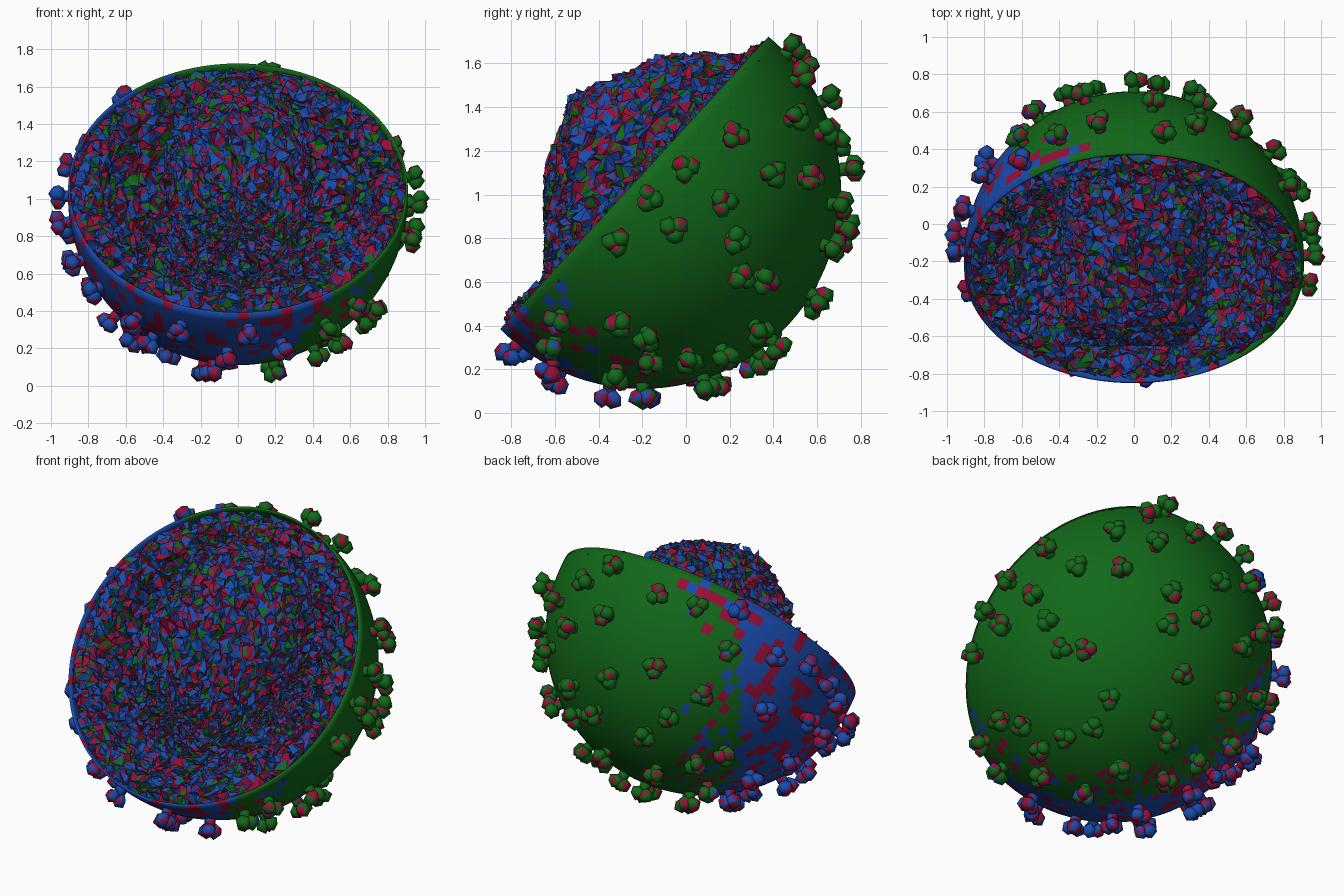
import bpy, bmesh, random
from math import sin, cos, pi
from mathutils import Vector, Matrix

if "Cube" in bpy.data.objects:
    bpy.data.objects.remove(bpy.data.objects["Cube"])

random.seed(4)
C = Vector((0, -0.2, 1.02))                   # centre of the cut ball
R = 0.91
N = Vector((0, -0.737, 0.676)).normalized()   # direction the open side faces
T = Vector((0, 0.676, 0.737)).normalized()
X = Vector((1, 0, 0))
CUT = 0.05


def material(name, rgb):
    m = bpy.data.materials.new(name)
    m.diffuse_color = (*rgb, 1)
    m.use_nodes = True
    m.node_tree.nodes["Principled BSDF"].inputs["Base Color"].default_value = m.diffuse_color
    return m


PALETTE = (material("green", (0.006, 0.14, 0.01)),
           material("blue", (0.01, 0.07, 0.42)),
           material("crimson", (0.3, 0.005, 0.04)))


def zone(d):
    """Green on the back right, blue on the front left, some crimson flecks."""
    if d.x + d.y < -0.05:
        return 2 if random.random() < 0.25 else 1
    return random.choice((1, 2)) if d.x + d.y < 0.4 and random.random() < 0.25 else 0


def jitter(amp):
    return Vector([random.uniform(-amp, amp) for _ in range(3)])


def finish(name, bm):
    me = bpy.data.meshes.new(name)
    bm.to_mesh(me)
    bm.free()
    ob = bpy.data.objects.new(name, me)
    bpy.context.collection.objects.link(ob)
    for m in PALETTE:
        me.materials.append(m)
    return ob


def rough_loft(name, stations, basis, segs, step, amp):
    """Elliptical rings (height, side offset, rx, ry) along basis[2], crumpled."""
    ax, ay, az, origin = basis
    fine = []
    for a, b in zip(stations, stations[1:]):
        n = max(1, round((Vector(a) - Vector(b)).length / step))
        fine += [[p + (q - p) * i / n for p, q in zip(a, b)] for i in range(n)]
    fine.append(stations[-1])
    bm = bmesh.new()
    rings = []
    for h, off, rx, ry in fine:
        ring = []
        for i in range(segs):
            a = 2 * pi * i / segs
            p = origin + az * h + ax * (rx * cos(a)) + ay * (off + ry * sin(a))
            ring.append(bm.verts.new(p + jitter(amp * min(1, 0.3 + 4 * rx))))
        rings.append(ring)
    for r0, r1 in zip(rings, rings[1:]):
        for i in range(segs):
            j = (i + 1) % segs
            bm.faces.new((r0[i], r0[j], r1[j], r1[i]))
    bmesh.ops.recalc_face_normals(bm, faces=bm.faces)
    bmesh.ops.triangulate(bm, faces=bm.faces)
    for f in bm.faces:
        f.material_index = random.choice((1, 1, 1, 2, 2, 0))
    return finish(name, bm)


# Membrane: half a ball with a very thin wall
bm = bmesh.new()
frame = Matrix((X, T, N)).transposed().to_4x4()
bmesh.ops.create_uvsphere(bm, u_segments=96, v_segments=48, radius=R,
                          matrix=Matrix.Translation(C) @ frame)
bmesh.ops.bisect_plane(bm, geom=bm.verts[:] + bm.edges[:] + bm.faces[:],
                       plane_co=C + N * CUT, plane_no=N, clear_outer=True)
for f in bm.faces:
    f.material_index = zone(f.calc_center_median() - C)
    f.smooth = True
shell = finish("membrane_shell", bm)
wall = shell.modifiers.new("wall", 'SOLIDIFY')
wall.thickness = 0.012
wall.offset = -1

# Crumpled lining: a bowl with a raised lip reaching the membrane
bowl = [(0.0, 0, 0.88, 0.88), (0.045, 0, 0.86, 0.86), (0.06, 0, 0.79, 0.79)]
for i in range(17):
    a = pi / 2 * i / 16
    r = 0.75 * cos(a) + 0.004
    bowl.append((0.04 - 0.77 * sin(a), 0, r, r))
rough_loft("matrix_lining", bowl, (X, T, N, C), 190, 0.026, 0.03)

# Core: blunt capsule running front to back (y, z centre, rx, rz)
core = [(-0.635, 0.84, 0.01, 0.01), (-0.63, 0.86, 0.25, 0.26), (-0.55, 0.98, 0.34, 0.35),
        (-0.52, 1.03, 0.36, 0.42), (-0.48, 1.04, 0.37, 0.425), (-0.12, 1.12, 0.38, 0.5),
        (0.1, 1.16, 0.37, 0.48), (0.26, 1.18, 0.34, 0.44), (0.44, 1.2, 0.01, 0.01)]
rough_loft("inner_core", core, (X, Vector((0, 0, 1)), Vector((0, 1, 0)), Vector()),
           110, 0.026, 0.026)

# Spike directions: a few outermost ones, then an irregular even scatter
dirs = [Vector(d).normalized() for d in
        ((-0.93, 0.28, -0.2), (0.95, 0.2, 0.1), (-0.2, 0.03, -1), (0, 0.97, 0.1))]
while len(dirs) < 72:
    tries = []
    for _ in range(5):
        d = Vector([random.gauss(0, 1) for _ in range(3)]).normalized()
        if d.dot(N) > 0:
            d -= 2 * d.dot(N) * N
        if d.dot(N) < -0.04:
            tries.append((min((d - o).length for o in dirs), d))
    if tries:
        gap, d = max(tries, key=lambda t: t[0])
        if gap > 0.14:
            dirs.append(d)

# Spikes: short stalk with a three-lobed head
bm = bmesh.new()
for d in dirs:
    place = (Matrix.Translation(C) @ d.to_track_quat('Z', 'Y').to_matrix().to_4x4()
             @ Matrix.Rotation(random.uniform(0, 2), 4, 'Z'))
    start = len(bm.faces)
    bmesh.ops.create_cone(bm, segments=7, radius1=0.034, radius2=0.03, depth=0.09,
                          cap_ends=True, matrix=place @ Matrix.Translation((0, 0, 0.92)))
    for k in range(3):
        a = 2 * pi * k / 3
        spot = Matrix.Translation((0.028 * cos(a), 0.028 * sin(a), 0.975))
        lobe = bmesh.ops.create_icosphere(bm, subdivisions=1, radius=0.046,
                                          matrix=place @ spot)
        for vert in lobe["verts"]:
            vert.co += jitter(0.006)
    bm.faces.ensure_lookup_table()
    for f in bm.faces[start:]:
        f.material_index = 2 if random.random() < 0.2 else zone(d)
        f.smooth = True
finish("surface_spikes", bm)
